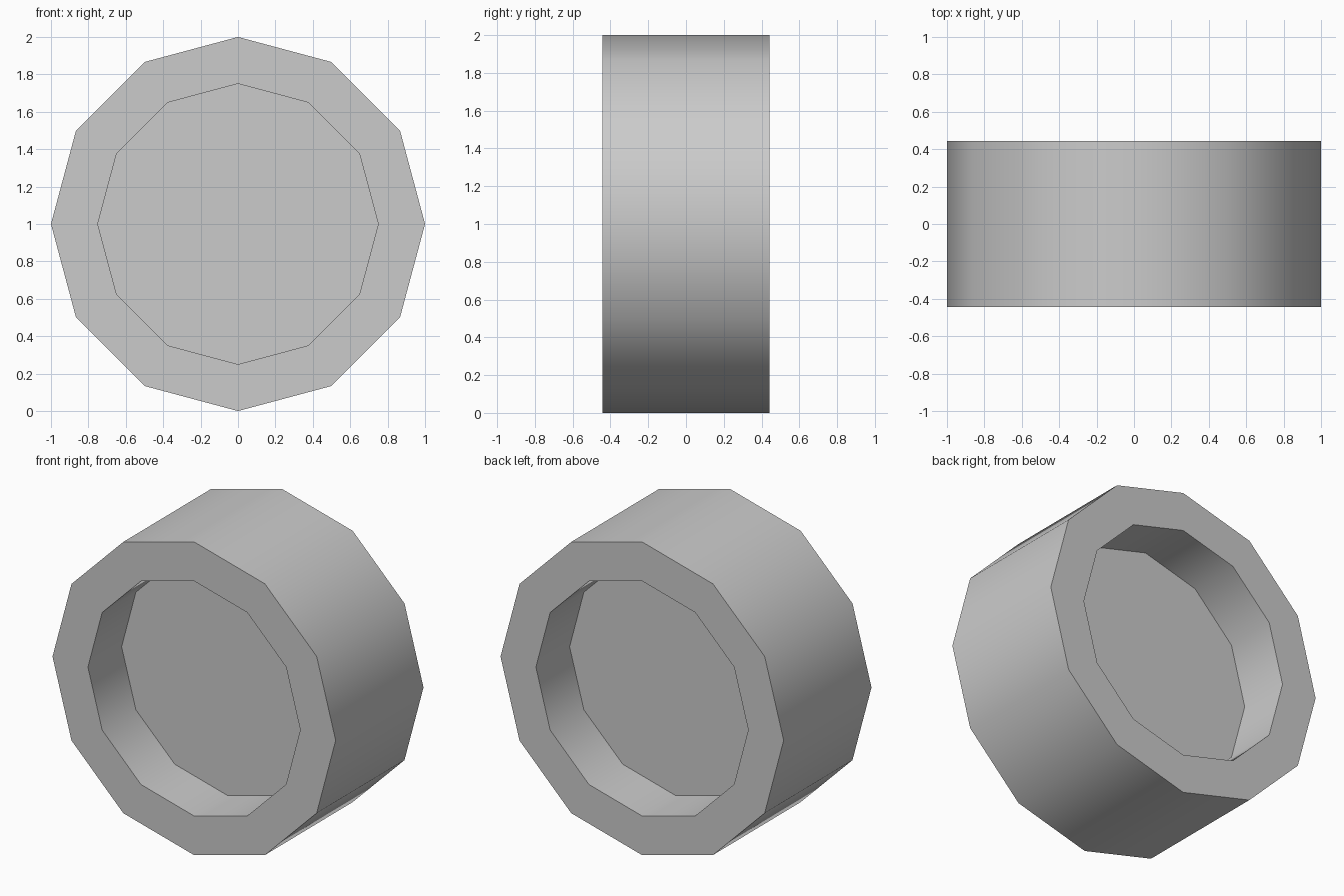
import bpy, bmesh
from math import radians
from mathutils import Matrix, Vector

if "Cube" in bpy.data.objects:
    bpy.data.objects.remove(bpy.data.objects["Cube"])

SIDES, RADIUS, INNER = 12, 1.0, 0.75
HALF_WIDTH, WEB = 0.443, 0.103

bm = bmesh.new()

# Twelve-sided drum lying along y
place = Matrix.Translation((0, 0, 1)) @ Matrix.Rotation(radians(90), 4, 'X')
bmesh.ops.create_cone(bm, cap_ends=True, segments=SIDES, radius1=RADIUS,
                      radius2=RADIUS, depth=2 * HALF_WIDTH, matrix=place)


def extrude_cap(face):
    return bmesh.ops.extrude_discrete_faces(bm, faces=[face])["faces"][0]


# Rim and recess on both ends
bm.normal_update()
for cap in [f for f in bm.faces if len(f.verts) == SIDES]:
    side = 1 if cap.normal.y > 0 else -1
    inner = extrude_cap(cap)
    bmesh.ops.scale(bm, vec=(INNER / RADIUS, 1, INNER / RADIUS), verts=inner.verts[:],
                    space=Matrix.Translation((0, 0, -1)))
    floor = extrude_cap(inner)
    bmesh.ops.translate(bm, vec=Vector((0, -side * (HALF_WIDTH - WEB), 0)),
                        verts=floor.verts[:])

bmesh.ops.recalc_face_normals(bm, faces=bm.faces[:])
mesh = bpy.data.meshes.new("wheel")
bm.to_mesh(mesh)
bm.free()
wheel = bpy.data.objects.new("wheel", mesh)
bpy.context.collection.objects.link(wheel)

# Smooth round the drum, sharp at the rims
bpy.context.view_layer.objects.active = wheel
wheel.select_set(True)
bpy.ops.object.shade_smooth_by_angle(angle=radians(40))
